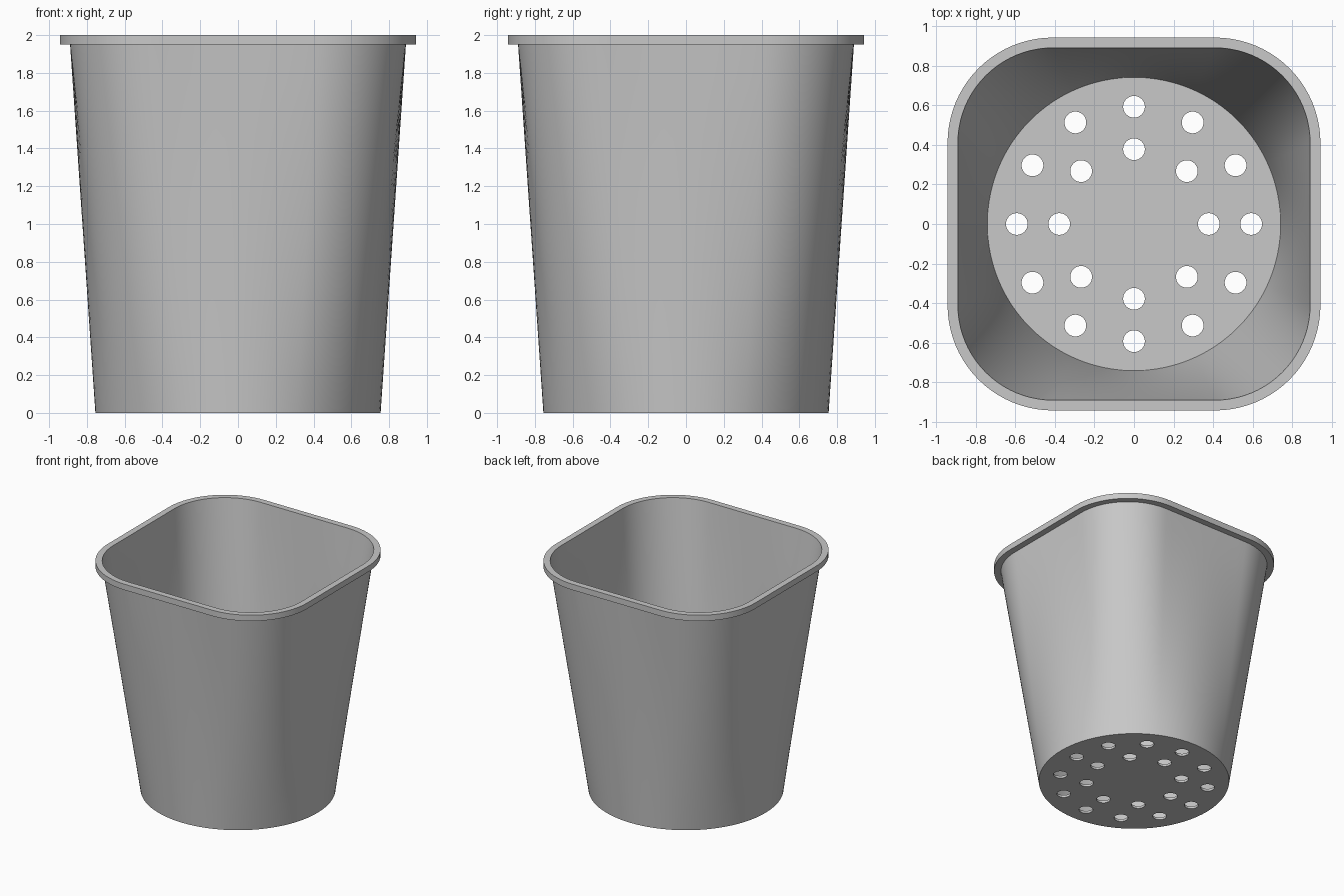
import bpy
import bmesh
from math import cos, sin, pi, atan2, radians
from mathutils import Matrix, Vector

default = bpy.data.objects.get("Cube")
if default:
    bpy.data.objects.remove(default, do_unlink=True)

CORNER = 0.41        # corner arc centres, shared by every rounded square
ARC, FLAT = 20, 12   # segments per corner and per straight side
STEPS = 12           # vertical segments of the walls
HEIGHT, RIM_Z, FLOOR_Z = 2.0, 1.95, 0.02

grey = bpy.data.materials.new("light grey plastic")
grey.use_nodes = True
colour = (0.58, 0.58, 0.58, 1)
grey.diffuse_color = colour
grey.node_tree.nodes["Principled BSDF"].inputs["Base Color"].default_value = colour


def rounded_square(half, z):
    """Corner arcs joined by evenly divided straight sides."""
    r = half - CORNER
    pts = []
    for q in range(4):
        turn = Matrix.Rotation(q * pi / 2, 3, 'Z')
        quarter = [Vector((half, -CORNER + 2 * CORNER * i / FLAT, z)) for i in range(FLAT)]
        for i in range(ARC):
            a = i / ARC * pi / 2
            quarter.append(Vector((CORNER + r * cos(a), CORNER + r * sin(a), z)))
        pts += [turn @ p for p in quarter]
    return pts


def circle(radius, z, guide):
    """Circle whose points lie in the same directions as the guide loop."""
    angles = [atan2(p.y, p.x) for p in guide]
    return [Vector((radius * cos(a), radius * sin(a), z)) for a in angles]


def loft(start, end):
    return [[a.lerp(b, k / STEPS) for a, b in zip(start, end)] for k in range(STEPS + 1)]


def make_object(name, bm):
    mesh = bpy.data.meshes.new(name)
    bmesh.ops.recalc_face_normals(bm, faces=bm.faces)
    bm.to_mesh(mesh)
    bm.free()
    mesh.materials.append(grey)
    obj = bpy.data.objects.new(name, mesh)
    bpy.context.collection.objects.link(obj)
    return obj


# Pot: outer wall, square rim, inner wall and floor as one closed shell
outer_top = rounded_square(0.889, RIM_Z)
inner_top = rounded_square(0.891, HEIGHT)
loops = loft(circle(0.755, 0, outer_top), outer_top)
loops += [rounded_square(0.943, RIM_Z), rounded_square(0.943, HEIGHT)]
loops += loft(inner_top, circle(0.742, FLOOR_Z, inner_top))

bm = bmesh.new()
rings = [[bm.verts.new(p) for p in loop] for loop in loops]
n = len(rings[0])
for low, high in zip(rings, rings[1:]):
    for i in range(n):
        j = (i + 1) % n
        bm.faces.new((low[i], low[j], high[j], high[i]))
bm.faces.new(rings[0])
bm.faces.new(rings[-1])
pot = make_object("pot", bm)

# Drainage holes: an outer ring of twelve and an inner ring of eight
bm = bmesh.new()
for count, ring_radius in ((12, 0.593), (8, 0.378)):
    for i in range(count):
        a = 2 * pi * i / count
        place = Matrix.Translation((ring_radius * cos(a), ring_radius * sin(a), 0))
        bmesh.ops.create_cone(bm, cap_ends=True, segments=32, radius1=0.055,
                              radius2=0.055, depth=0.2, matrix=place)
cutter = make_object("hole_cutter", bm)
cutter.hide_render = True

cut = pot.modifiers.new("drainage holes", 'BOOLEAN')
cut.operation = 'DIFFERENCE'
cut.solver = 'EXACT'
cut.object = cutter
bpy.ops.object.select_all(action='DESELECT')
bpy.context.view_layer.objects.active = pot
pot.select_set(True)
bpy.ops.object.modifier_apply(modifier=cut.name)
bpy.data.objects.remove(cutter, do_unlink=True)

# Smooth walls, sharp rim and floor edges
bpy.ops.object.shade_smooth_by_angle(angle=radians(30))
